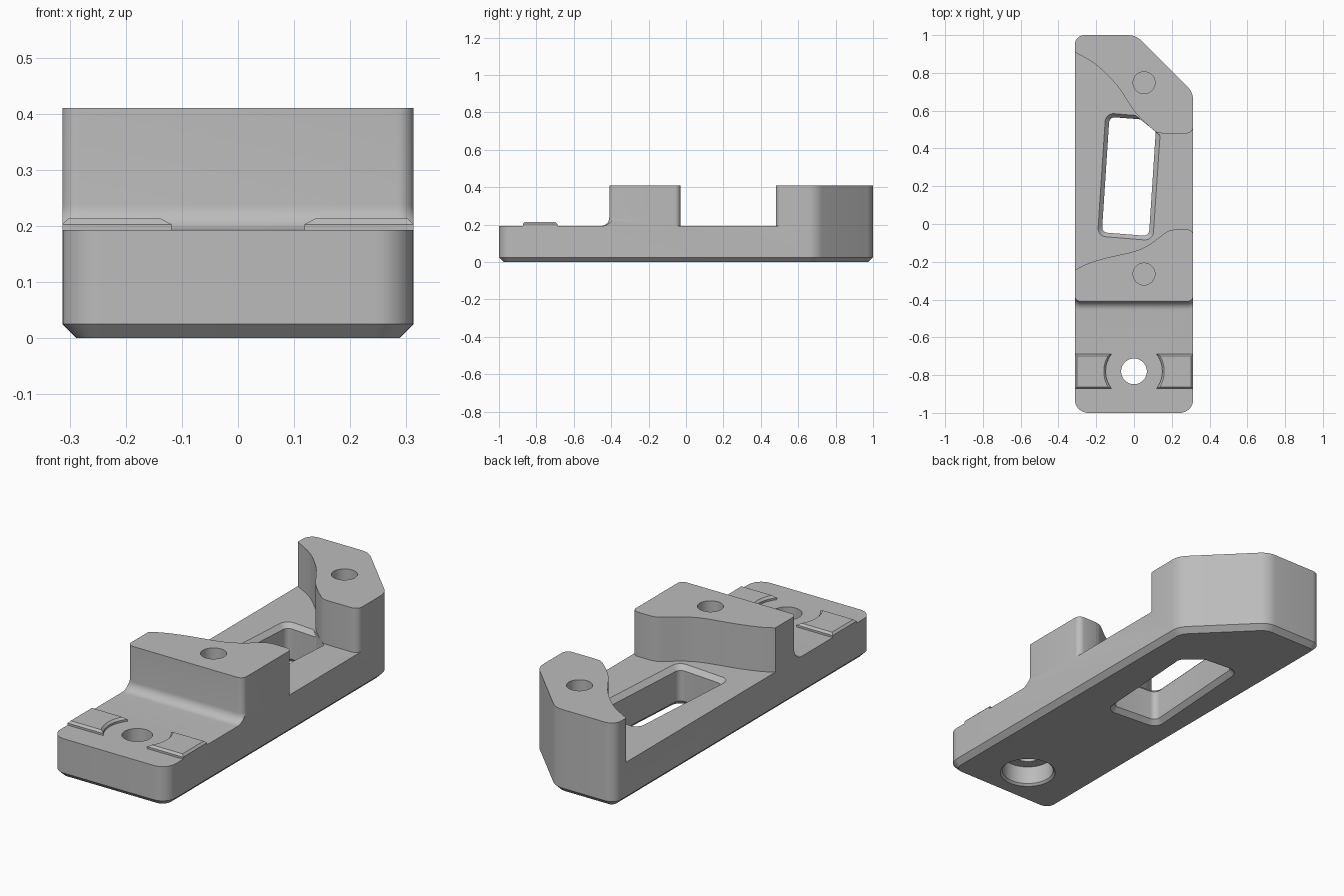
import bpy, bmesh, math
from mathutils import Vector

if "Cube" in bpy.data.objects:
    bpy.data.objects.remove(bpy.data.objects["Cube"])

W = 0.313          # half width
DECK = 0.193       # height of the plate
TOP = 0.41         # height of the posts
EDGE = 0.025       # bottom chamfer

grey = bpy.data.materials.new("light grey")
grey.use_nodes = True
grey.diffuse_color = (0.5, 0.5, 0.5, 1)
grey.node_tree.nodes["Principled BSDF"].inputs["Base Color"].default_value = (0.5, 0.5, 0.5, 1)


def ring(corners, inset=0.0, segs=8):
    """Rounded outline from counter-clockwise (x, y, radius) corners, moved inward by inset."""
    n, out = len(corners), []
    for i, (x, y, r) in enumerate(corners):
        p = Vector((x, y))
        a = (p - Vector(corners[i - 1][:2])).normalized()
        b = (Vector(corners[(i + 1) % n][:2]) - p).normalized()
        na, nb = Vector((-a.y, a.x)), Vector((-b.y, b.x))
        p = p + (na + nb) * inset / (1 + na.dot(nb))
        turn = math.atan2(a.x * b.y - a.y * b.x, a.dot(b))
        if r == 0:
            out.append(p)
            continue
        side = math.copysign(1, turn)
        r = max(r - inset * side, 0.002)
        centre = p - a * r * math.tan(abs(turn) / 2) + na * r * side
        start = -na * r * side
        for k in range(segs + 1):
            t = turn * k / segs
            c, s = math.cos(t), math.sin(t)
            out.append(centre + Vector((start.x * c - start.y * s, start.x * s + start.y * c)))
    return out


def circle(x, y, r, n=48):
    return [Vector((x + r * math.cos(math.tau * i / n), y + r * math.sin(math.tau * i / n)))
            for i in range(n)]


def smooth_path(pts, steps=8):
    """Catmull-Rom curve through the points, returned as sharp corners."""
    v = [Vector(p) for p in pts]
    v = [2 * v[0] - v[1]] + v + [2 * v[-1] - v[-2]]
    out = []
    for p0, p1, p2, p3 in zip(v, v[1:], v[2:], v[3:]):
        for k in range(steps):
            t = k / steps
            q = 0.5 * (2 * p1 + (p2 - p0) * t + (2 * p0 - 5 * p1 + 4 * p2 - p3) * t ** 2
                       + (3 * p1 - p0 - 3 * p2 + p3) * t ** 3)
            out.append((q.x, q.y, 0))
    return out + [(pts[-1][0], pts[-1][1], 0)]


def loft(name, sections):
    """Closed solid through (outline, z) sections."""
    bm = bmesh.new()
    rings = [[bm.verts.new((p.x, p.y, z)) for p in pts] for pts, z in sections]
    n = len(rings[0])
    for lo, hi in zip(rings, rings[1:]):
        for i in range(n):
            bm.faces.new((lo[i], lo[(i + 1) % n], hi[(i + 1) % n], hi[i]))
    bm.faces.new(rings[0][::-1])
    bm.faces.new(rings[-1])
    bmesh.ops.recalc_face_normals(bm, faces=bm.faces)
    mesh = bpy.data.meshes.new(name)
    bm.to_mesh(mesh)
    bm.free()
    mesh.materials.append(grey)
    ob = bpy.data.objects.new(name, mesh)
    bpy.context.collection.objects.link(ob)
    return ob


def activate(ob):
    bpy.ops.object.select_all(action="DESELECT")
    ob.select_set(True)
    bpy.context.view_layer.objects.active = ob


def cut(body, cutter):
    activate(body)
    mod = body.modifiers.new("cut", "BOOLEAN")
    mod.operation, mod.solver, mod.object = "DIFFERENCE", "EXACT", cutter
    bpy.ops.object.modifier_apply(modifier=mod.name)
    bpy.data.objects.remove(cutter)


# Full-height body with one clipped corner and a chamfered underside
outline = [(-W, -1, 0.07), (W, -1, 0.07), (W, 0.697, 0.1), (0.01, 1, 0.1), (-W, 1, 0.05)]
body = loft("bracket_body", [(ring(outline, EDGE), 0), (ring(outline), EDGE), (ring(outline), TOP)])

# Curved channel between the front block and the rear post
E = W + 0.0005
block_curve = smooth_path([(-0.36, -0.28), (-W, -0.245), (-0.25, -0.212), (-0.15, -0.18), (0, -0.145),
                           (0.08, -0.11), (0.15, -0.058), (0.18, -0.038), (0.21, -0.03)])
post_curve = smooth_path([(0.15, 0.48), (0.125, 0.484), (0.1, 0.5), (0.048, 0.547), (0, 0.6), (-0.04, 0.66),
                          (-0.1, 0.745), (-0.2, 0.842), (-W, 0.91), (-0.36, 0.935)])
channel = (block_curve + [(E, -0.03, 0.03), (E, -0.1, 0), (0.5, -0.1, 0), (0.5, 0.55, 0), (E, 0.55, 0),
                          (E, 0.48, 0.035)] + post_curve + [(-0.5, 0.95, 0), (-0.5, -0.3, 0)])
cut(body, loft("channel_cutter", [(ring(channel), DECK), (ring(channel), TOP + 0.1)]))

# Low front step, with a fillet at the foot of the block
step = [(-0.5, -1.2, 0), (0.5, -1.2, 0), (0.5, -0.3, 0), (E, -0.3, 0), (E, -0.41, 0.03),
        (-E, -0.41, 0.03), (-E, -0.3, 0), (-0.5, -0.3, 0)]
R = 0.045
sections = []
for k in range(9):
    a = math.pi / 2 * k / 8
    sections.append((ring(step, R * (1 - math.sin(a))), DECK + R * (1 - math.cos(a))))
cut(body, loft("step_cutter", sections + [(ring(step), TOP + 0.1)]))

# Slanted window with chamfered rims
window = [(-0.17, -0.044, 0.03), (0.079, -0.064, 0.03), (0.115, 0.488, 0.01),
          (0.034, 0.554, 0.01), (-0.13, 0.567, 0.03)]
rim = [(-0.193, -0.064, 0.045), (0.1, -0.088, 0.045), (0.138, 0.469, 0.01),
       (0.008, 0.575, 0.01), (-0.15, 0.588, 0.045)]
C = 0.022
cut(body, loft("window_cutter", [(ring(window, -C), -0.05), (ring(window, -C), 0), (ring(window), C),
                                 (ring(window), DECK - C), (ring(rim), DECK), (ring(rim), DECK + 0.02)]))

# Blind holes in the block and post
for y in (-0.265, 0.748):
    hole = circle(0.053, y, 0.058)
    cut(body, loft("hole_cutter", [(hole, 0.15), (hole, TOP + 0.1)]))

# Counterbored through hole in the front step
bore = [(0.13, -0.05), (0.13, 0), (0.12, 0.01), (0.12, 0.1), (0.068, 0.1), (0.068, 0.3)]
cut(body, loft("bore_cutter", [(circle(0, -0.78, r), z) for r, z in bore]))

# Raised pads either side of the through hole
parts = [body]
for name, s in (("left_pad", 1), ("right_pad", -1)):
    def pad(d):
        arc = [math.asin((0.092 - d) / (0.15 + d)) * (1 - k / 6) for k in range(13)]
        pts = [Vector(((0.15 + d) * math.cos(t), -0.78 + (0.15 + d) * math.sin(t))) for t in arc]
        pts += [Vector((W - d, -0.872 + d)), Vector((W - d, -0.688 - d))]
        return [Vector((p.x * s, p.y)) for p in pts]
    parts.append(loft(name, [(pad(0), DECK), (pad(0), DECK + 0.01), (pad(0.01), DECK + 0.02)]))

for ob in parts:
    activate(ob)
    bpy.ops.object.shade_smooth_by_angle(angle=math.radians(25))
